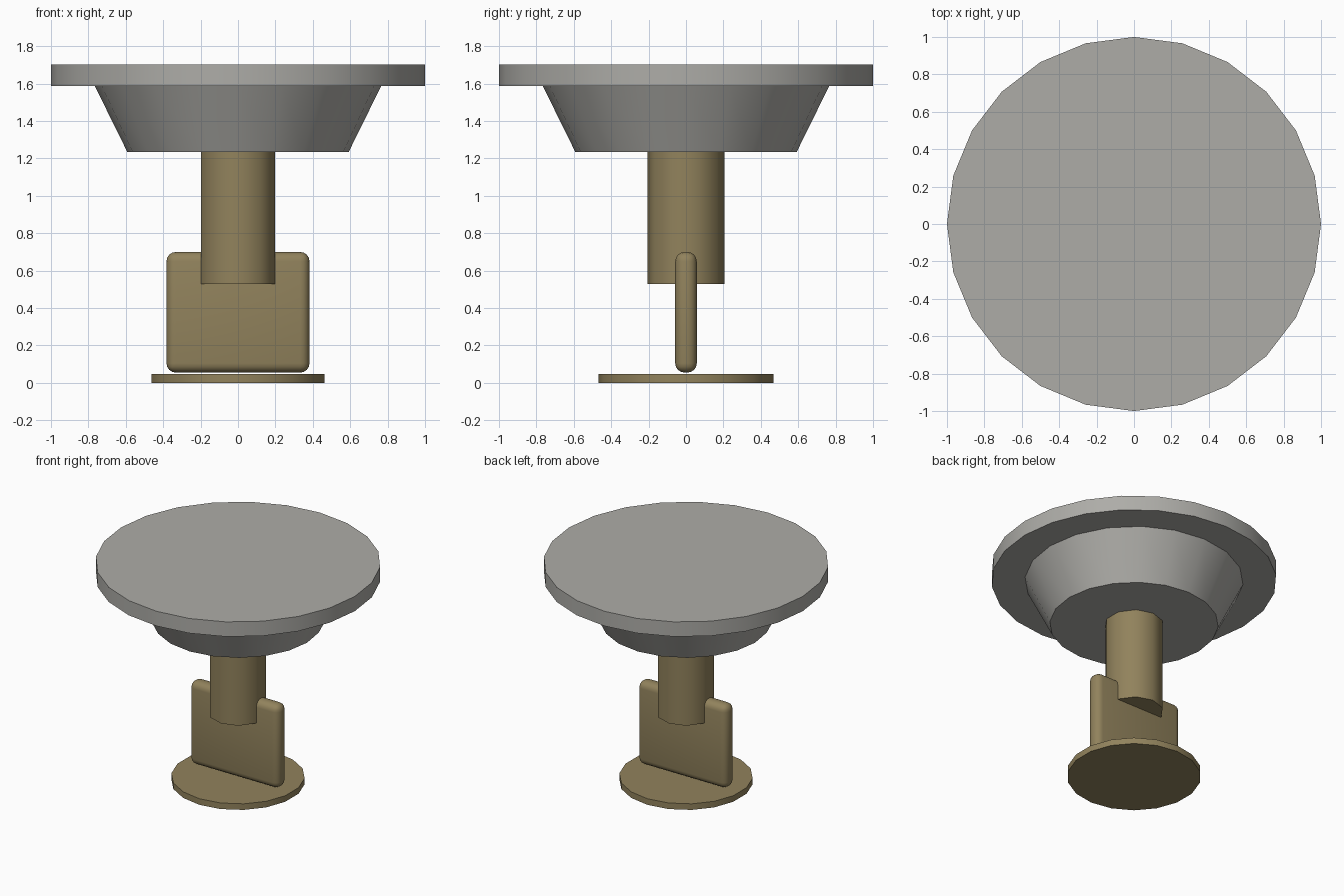
import bpy
import math

if "Cube" in bpy.data.objects:
    bpy.data.objects.remove(bpy.data.objects["Cube"])


def material(name, rgb):
    m = bpy.data.materials.new(name)
    m.diffuse_color = (*rgb, 1)
    m.use_nodes = True
    m.node_tree.nodes["Principled BSDF"].inputs["Base Color"].default_value = m.diffuse_color
    return m


grey = material("warm grey", (0.42, 0.415, 0.39))
brass = material("dull brass", (0.285, 0.225, 0.108))


def finish(obj, name, mat):
    obj.name = name
    obj.data.materials.append(mat)
    bpy.ops.object.shade_smooth_by_angle(angle=math.radians(40))
    return obj


def round_part(name, sides, r_low, r_high, z0, z1, mat):
    bpy.ops.mesh.primitive_cone_add(
        vertices=sides, radius1=r_low, radius2=r_high,
        depth=z1 - z0, location=(0, 0, (z0 + z1) / 2))
    return finish(bpy.context.object, name, mat)


# Head: flat cap disc over a tapered collar
round_part("cap_disc", 24, 1.0, 1.0, 1.588, 1.702, grey)
round_part("tapered_collar", 20, 0.592, 0.766, 1.235, 1.588, grey)

# Stem and foot disc
round_part("stem", 10, 0.207, 0.207, 0.53, 1.235, brass)
round_part("foot_disc", 18, 0.469, 0.469, 0.0, 0.047, brass)

# Rounded flat blade between stem and foot
bpy.ops.mesh.primitive_cube_add(size=1, location=(0, 0, 0.3775))
blade = bpy.context.object
blade.scale = (0.765, 0.115, 0.645)
bpy.ops.object.transform_apply(location=False, rotation=False, scale=True)
bevel = blade.modifiers.new("rounded_edges", 'BEVEL')
bevel.width = 0.05
bevel.segments = 4
bpy.ops.object.modifier_apply(modifier=bevel.name)
finish(blade, "blade", brass)
